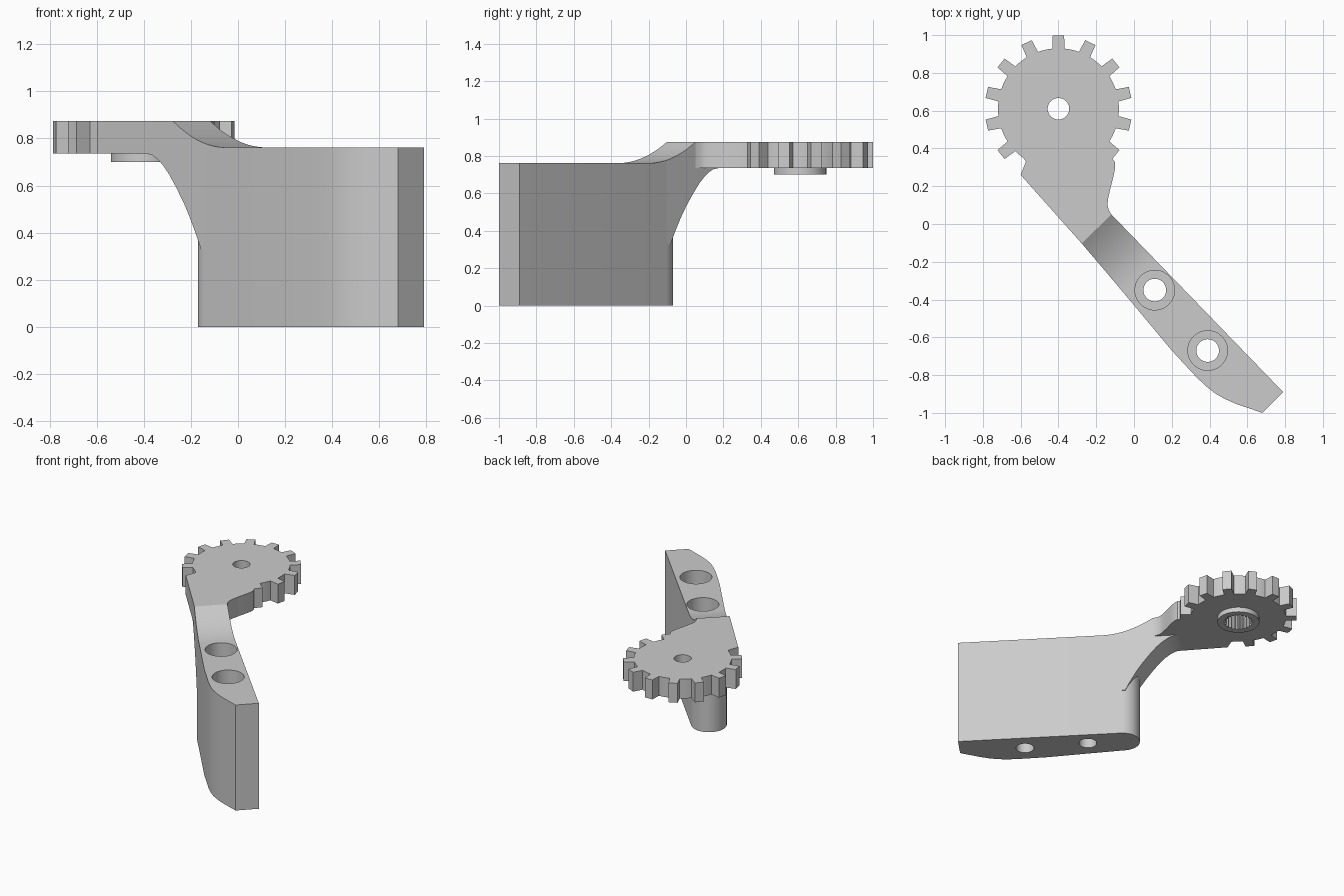
import bpy, bmesh, math
from mathutils import Vector

cube = bpy.data.objects.get("Cube")
if cube:
    bpy.data.objects.remove(cube, do_unlink=True)

GREY = (0.6, 0.6, 0.6, 1)
mat = bpy.data.materials.new("plain grey")
mat.use_nodes = True
mat.diffuse_color = GREY
mat.node_tree.nodes["Principled BSDF"].inputs["Base Color"].default_value = GREY

# Arm frame: s runs along the arm, t across it
ALONG = Vector((0.695, -0.719))
ACROSS = Vector((0.719, 0.695))
RIGHT_T = -0.051


def at(s, t):
    return tuple(ALONG * s + ACROSS * t)


def left_t(s):
    return -0.278 - 0.063 * s


def loft(name, lower, upper):
    """Solid between two matching loops of points."""
    bm = bmesh.new()
    a = [bm.verts.new(p) for p in lower]
    b = [bm.verts.new(p) for p in upper]
    n = len(a)
    bm.faces.new(a[::-1])
    bm.faces.new(b)
    for i in range(n):
        j = (i + 1) % n
        bm.faces.new((a[i], a[j], b[j], b[i]))
    bmesh.ops.recalc_face_normals(bm, faces=bm.faces)
    mesh = bpy.data.meshes.new(name)
    bm.to_mesh(mesh)
    bm.free()
    mesh.materials.append(mat)
    ob = bpy.data.objects.new(name, mesh)
    bpy.context.collection.objects.link(ob)
    return ob


def prism(name, outline, z0, z1):
    return loft(name, [(x, y, z0) for x, y in outline], [(x, y, z1) for x, y in outline])


def ring(c, radii, n):
    """Circle of points; the radii repeat in turn."""
    return [(c[0] + radii[i % len(radii)] * math.cos(math.tau * i / n),
             c[1] + radii[i % len(radii)] * math.sin(math.tau * i / n)) for i in range(n)]


def cut(ob, outline, z0, z1):
    cutter = prism("cutter", outline, z0, z1)
    cutter.hide_render = True
    mod = ob.modifiers.new("cut", "BOOLEAN")
    mod.operation, mod.solver, mod.object = "DIFFERENCE", "EXACT", cutter
    bpy.context.view_layer.objects.active = ob
    bpy.ops.object.modifier_apply(modifier=mod.name)
    bpy.data.objects.remove(cutter, do_unlink=True)


# Mounting block with a rounded inner end and a tapered outer end
mid_s = 0.095
mid_t = (RIGHT_T + left_t(mid_s)) / 2
rad = RIGHT_T - mid_t
end = [at(mid_s - rad * math.sin(math.pi * i / 20), mid_t + rad * math.cos(math.pi * i / 20))
       for i in range(21)]
taper = [(0, -0.43), (0.2, -0.67), (0.33, -0.81), (0.38, -0.858), (0.43, -0.897),
         (0.48, -0.926), (0.54, -0.952), (0.68, -1.0), (0.79, -0.89)]
block = prism("mounting_block", end + taper, 0, 0.762)

# Counterbored screw holes
for centre in ((0.11, -0.35), (0.39, -0.67)):
    cut(block, ring(centre, [0.06], 48), -0.1, 1)
    cut(block, ring(centre, [0.105], 48), 0.3, 1.1)

# Curved neck: concave fillet below, concave ramp above
PLATE_S, RAMP_S = -0.119, 0.222
fillet = [(-0.29, 0.735), (-0.255, 0.73), (-0.22, 0.713), (-0.185, 0.688), (-0.147, 0.652),
          (-0.1, 0.596), (-0.05, 0.53), (-0.018, 0.482), (0.012, 0.43), (0.04, 0.38),
          (0.0645, 0.33)]
ramp = []
for i in range(17):
    f = 1 - i / 16
    s = PLATE_S + (RAMP_S - PLATE_S) * f
    ramp.append((s, 0.762 + 0.113 * (1 - f) ** 2))
profile = fillet + [(RAMP_S, 0.33)] + ramp + [(PLATE_S, 0.735)]
neck = loft("neck", [(*at(s, left_t(s)), z) for s, z in profile],
            [(*at(s, RIGHT_T), z) for s, z in profile])

# Gear plate: twelve-tooth partial gear running into the neck
HUB = (-0.4, 0.61)
STEP = math.tau / 14
ROOT, TIP = 0.32, 0.39


def polar(r, a):
    return (HUB[0] + r * math.cos(a), HUB[1] + r * math.sin(a))


outline = []
for k in range(11):
    a = math.pi / 2 + (k - 5) * STEP
    root_half, tip_half = 0.033 / ROOT, 0.03 / TIP
    if k:
        outline.append(polar(ROOT, a - root_half))
    outline += [polar(TIP, a - tip_half), polar(TIP, a + tip_half), polar(ROOT, a + root_half)]
    gap = STEP - 2 * root_half
    outline += [polar(ROOT, a + root_half + gap * f) for f in (0.25, 0.5, 0.75)]
outline += [(-0.572, 0.33), (-0.6, 0.26), at(PLATE_S, left_t(PLATE_S)), at(PLATE_S, RIGHT_T),
            (-0.134, 0.075), (-0.14, 0.1), (-0.138, 0.13), (-0.125, 0.19), (-0.107, 0.26),
            (-0.1, 0.3), (-0.102, 0.33)]
gear = prism("gear_plate", outline, 0.735, 0.875)

# Hub boss below the gear, with a splined socket and a through hole
boss = prism("hub_boss", ring(HUB, [0.14], 48), 0.7, 0.735)
spline = ring(HUB, [0.098, 0.098, 0.086, 0.086], 80)
cut(gear, ring(HUB, [0.057], 48), 0.5, 1)
for part in (gear, boss):
    cut(part, spline, 0.6, 0.82)

# Smooth curved walls, keep sharp edges
for ob in (block, neck, gear, boss):
    bpy.ops.object.select_all(action="DESELECT")
    ob.select_set(True)
    bpy.context.view_layer.objects.active = ob
    bpy.ops.object.shade_smooth_by_angle(angle=math.radians(25))
